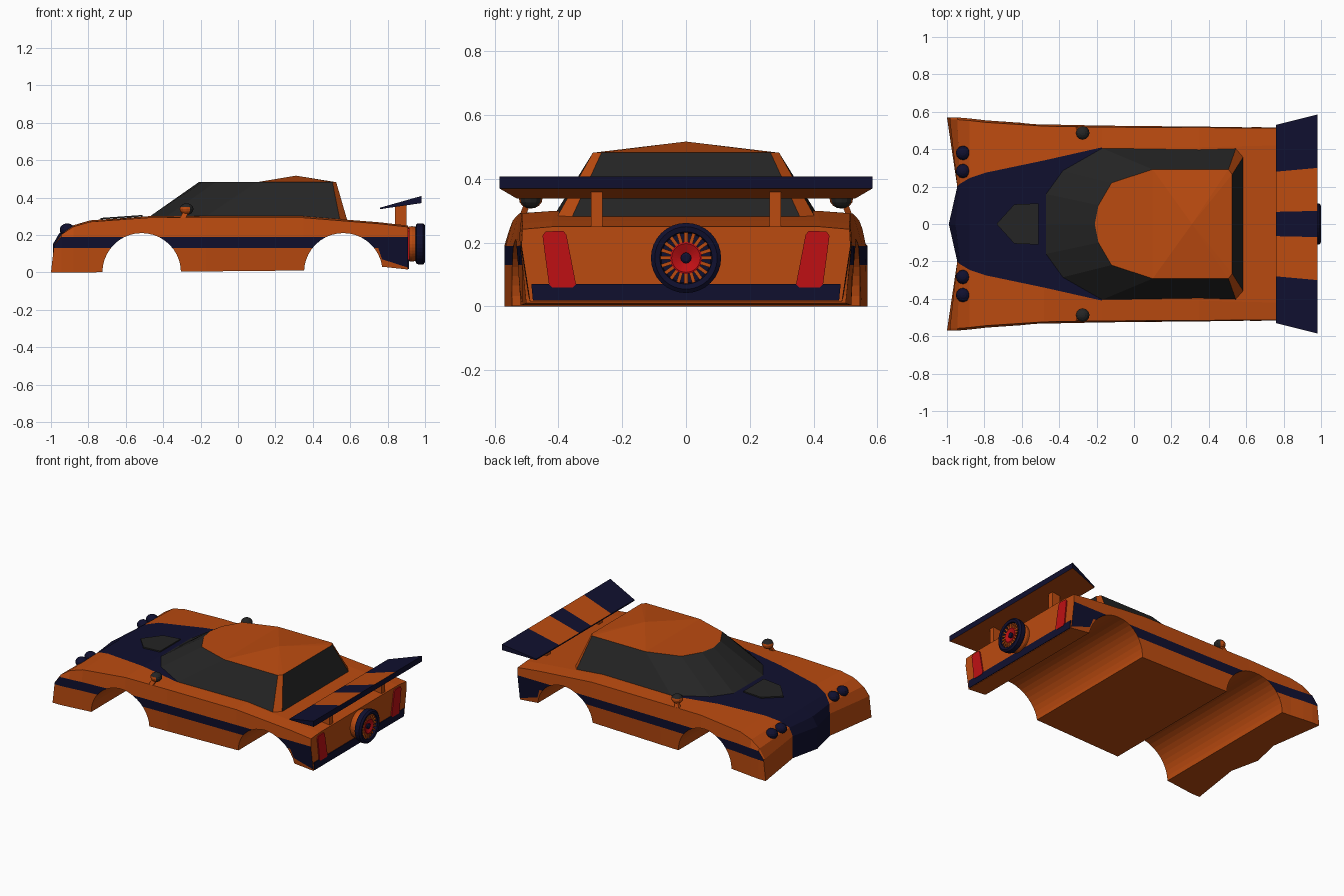
import bpy, bmesh, math
from mathutils import Matrix, Vector

old = bpy.data.objects.get("Cube")
if old:
    bpy.data.objects.remove(old, do_unlink=True)


def material(name, r, g, b):
    m = bpy.data.materials.new(name)
    m.use_nodes = True
    m.diffuse_color = (r, g, b, 1)
    bsdf = m.node_tree.nodes["Principled BSDF"]
    bsdf.inputs["Base Color"].default_value = (r, g, b, 1)
    bsdf.inputs["Roughness"].default_value = 0.6
    return m


PALETTE = [material("orange paint", .5, .07, .005), material("navy paint", .005, .005, .028),
           material("charcoal glass", .018, .018, .018), material("red lens", .52, .005, .007)]
ORANGE, NAVY, GLASS, RED = range(4)


def finish(name, bm, recalc=True):
    if recalc:
        bmesh.ops.recalc_face_normals(bm, faces=bm.faces[:])
    mesh = bpy.data.meshes.new(name)
    bm.to_mesh(mesh)
    bm.free()
    for m in PALETTE:
        mesh.materials.append(m)
    ob = bpy.data.objects.new(name, mesh)
    bpy.context.collection.objects.link(ob)
    return ob


def loft(name, rings, rule, first=None, last=None):
    """Skin closed rings; rule(section, edge) picks the colour, caps are (indices, colour)."""
    bm = bmesh.new()
    vs = [[bm.verts.new(p) for p in ring] for ring in rings]
    n = len(rings[0])
    for i in range(len(rings) - 1):
        for k in range(n):
            j = (k + 1) % n
            f = bm.faces.new((vs[i][k], vs[i][j], vs[i + 1][j], vs[i + 1][k]))
            f.material_index = rule(i, k)
    whole = [(range(n), rule(0, 0))]
    for ring, caps in ((vs[0], first or whole), (vs[-1], last or whole)):
        for idx, colour in caps:
            bm.faces.new([ring[k] for k in idx]).material_index = colour
    return finish(name, bm)


def mirror_ring(half, closed_end):
    """Half outline starting on y=0, continued round the other side."""
    back = half[1:-1] if closed_end else half[1:]
    return half + [(x, -y, z) for x, y, z in reversed(back)]


def prism(name, outline, offset, colour):
    top = [tuple(Vector(p) + Vector(offset)) for p in outline]
    return loft(name, [outline, top], lambda i, k: colour)


def box(name, lo, hi, colour):
    (a, b, c), (d, e, f) = lo, hi
    return prism(name, [(a, b, c), (d, b, c), (d, e, c), (a, e, c)], (0, 0, f - c), colour)


def lathe(name, profile, centre, colour, steps=32):
    """Turn (x, radius) points around an axis along x."""
    cx, cy, cz = centre
    rings = [[(cx + x, cy + r * math.cos(2 * math.pi * s / steps), cz + r * math.sin(2 * math.pi * s / steps))
              for s in range(steps)] for x, r in profile]
    return loft(name, rings, lambda i, k: colour)


# Body shell: x at centre / hood edge / side, hood half width, top z, half width, stripe bottom, floor z
stations = [
    (-.99, -.945, -.985, .2, .15, .57, .13, 0),
    (-.955, -.93, -.945, .215, .21, .57, .13, 0),
    (-.88, -.88, -.88, .245, .252, .565, .13, 0),
    (-.79, -.79, -.79, .275, .278, .555, .13, 0),
    (-.48, -.48, -.48, .34, .3, .535, .13, .005),
    (-.17, -.17, -.17, .41, .3, .53, .13, .005),
    (.35, .35, .35, .41, .3, .527, .13, .01),
    (.75, .75, .75, .42, .268, .525, .13, .03),
    (.77, .77, .77, .42, .266, .525, .07, .03),
    (.91, .91, .91, .42, .25, .525, .025, .015),
]
rings = []
for i, (xc, xh, xo, hood, top, w, low, floor) in enumerate(stations):
    def side(z):
        return w - .02 * (xo + 1) * max(0, 1 - z / .25)
    band = min(.19, top - .01)
    xd = -1 if i == 0 else xo
    half = [(xc, 0, top), (xh, hood, top), (xo, w - .012, top - .008), (xo, side(band), band),
            (xo, side(low), low), (xd, side(floor), floor), (xh, hood, floor), (xc, 0, floor)]
    rings.append(mirror_ring(half, True))


def body_colour(i, k):
    k = min(k, 13 - k)
    return NAVY if k == 3 or (k == 0 and i < 5) else ORANGE


nose = [((0, 1, 6, 7), NAVY), ((0, 7, 8, 13), NAVY),
        ((1, 2, 3, 4, 5, 6), ORANGE), ((13, 12, 11, 10, 9, 8), ORANGE)]
body = loft("body_shell", rings, body_colour, nose, [(range(14), ORANGE)])

# Wheel arches cut right through the body
for x in (-.515, .563):
    bm = bmesh.new()
    bmesh.ops.create_cone(bm, cap_ends=True, segments=40, radius1=.21, radius2=.21, depth=2,
                          matrix=Matrix.Translation((x, 0, 0)) @ Matrix.Rotation(math.pi / 2, 4, 'X'))
    cutter = finish("arch_cutter", bm)
    cutter.hide_render = True
    mod = body.modifiers.new("arch", 'BOOLEAN')
    mod.operation, mod.solver, mod.object = 'DIFFERENCE', 'EXACT', cutter
    bpy.context.view_layer.objects.active = body
    bpy.ops.object.modifier_apply(modifier=mod.name)
    bpy.data.objects.remove(cutter, do_unlink=True)

# Cabin: dark glass all round, painted rear pillars and roof
base = [(-.47, 0, .3), (-.47, .16, .3), (-.38, .285, .3), (-.17, .405, .3), (.545, .405, .28), (.585, .36, .275)]
roof = [(-.21, 0, .482), (-.19, .1, .482), (-.12, .22, .482), (.1, .292, .482), (.505, .292, .482), (.525, .265, .482)]
loft("cabin", [mirror_ring(base, False), mirror_ring(roof, False)],
     lambda i, k: ORANGE if k in (4, 6) else GLASS, None, [(range(11), ORANGE)])

# Raised roof peak
bm = bmesh.new()
rim = [bm.verts.new(p) for p in roof[3:] + [(x, -y, z) for x, y, z in reversed(roof[3:])]]
peak = bm.verts.new((.31, 0, .517))
for a, b in zip(rim, rim[1:] + rim[:1]):
    bm.faces.new((a, b, peak))
bm.faces.new(rim)
finish("roof_peak", bm)

# Hood vent plate
vent = [(-.735, 0), (-.64, .105), (-.51, .11), (-.51, -.11), (-.64, -.105)]
prism("hood_vent", [(x, y, .283 + (x + .735) * .07) for x, y in vent], (0, 0, .008), GLASS)

# Rear wing with striped top
edges = [(.53, .585), (.28, .3), (.065, .07)]
edges += [(-a, -b) for a, b in reversed(edges)]
wing = [[(.76, a, .346), (.98, b, .408), (.98, b, .37), (.76, a, .338)] for a, b in edges]
loft("rear_wing", wing,
     lambda i, k: ORANGE if k == 2 or (k == 0 and i % 2) else NAVY)

# Rear bumper band
prism("rear_band", [(.909, -.48, .018), (.909, .48, .018), (.909, .485, .07), (.909, -.485, .07)],
      (.006, 0, 0), NAVY)

# Spare wheel on the tail
hub = (0, 0, .152)
lathe("spare_mount", [(.9, .09), (.93, .095), (.955, .09)], hub, ORANGE)
lathe("spare_tyre", [(.945, .085), (.955, .107), (.967, .11), (.99, .11), (1, .098), (.996, .082), (.972, .078)],
      hub, NAVY)
for s in range(20):
    bm = bmesh.new()
    turn = Matrix.Translation(hub) @ Matrix.Rotation(s * math.pi / 10, 4, 'X')
    bmesh.ops.create_cube(bm, size=1, matrix=turn @ Matrix.Translation((.978, 0, .063))
                          @ Matrix.Diagonal((.018, .011, .04, 1)))
    finish("spare_spoke", bm)
lathe("spare_dish", [(.97, .048), (.988, .05), (.99, .045), (.976, .014)], hub, RED)
lathe("spare_hub", [(.97, .017), (.988, .017), (.992, .01)], hub, NAVY, 12)


def ball(name, centre, size, rule):
    bm = bmesh.new()
    bmesh.ops.create_uvsphere(bm, u_segments=12, v_segments=8, radius=1,
                              matrix=Matrix.Translation(centre) @ Matrix.Diagonal((*size, 1)))
    bm.normal_update()
    for f in bm.faces:
        f.material_index = rule(f.normal)
    return finish(name, bm)


# Paired fittings
for s, tag in ((1, "right"), (-1, "left")):
    box(tag + "_wing_strut", (.84, s * .28 - .018, .24), (.9, s * .28 + .018, .365), ORANGE)
    lens = [(.44, .235), (.385, .237), (.375, .225), (.345, .07), (.355, .06), (.42, .06), (.43, .07), (.45, .222)]
    prism(tag + "_tail_light", [(.908, s * y, z) for y, z in lens], (.0095, 0, 0), RED)
    for y in (.283, .38):
        ball(tag + "_driving_lamp", (-.913, s * y, .228), (.04, .038, .034), lambda n: NAVY)
    ball(tag + "_mirror", (-.275, s * .487, .338), (.037, .037, .031),
         lambda n: GLASS if n.z > .5 or n.x > .3 else ORANGE)
    prism(tag + "_mirror_stem", [(-.31, s * .5, .29), (-.28, s * .5, .29), (-.28, s * .52, .29), (-.31, s * .52, .29)],
          (.02, -s * .015, .04), ORANGE)
